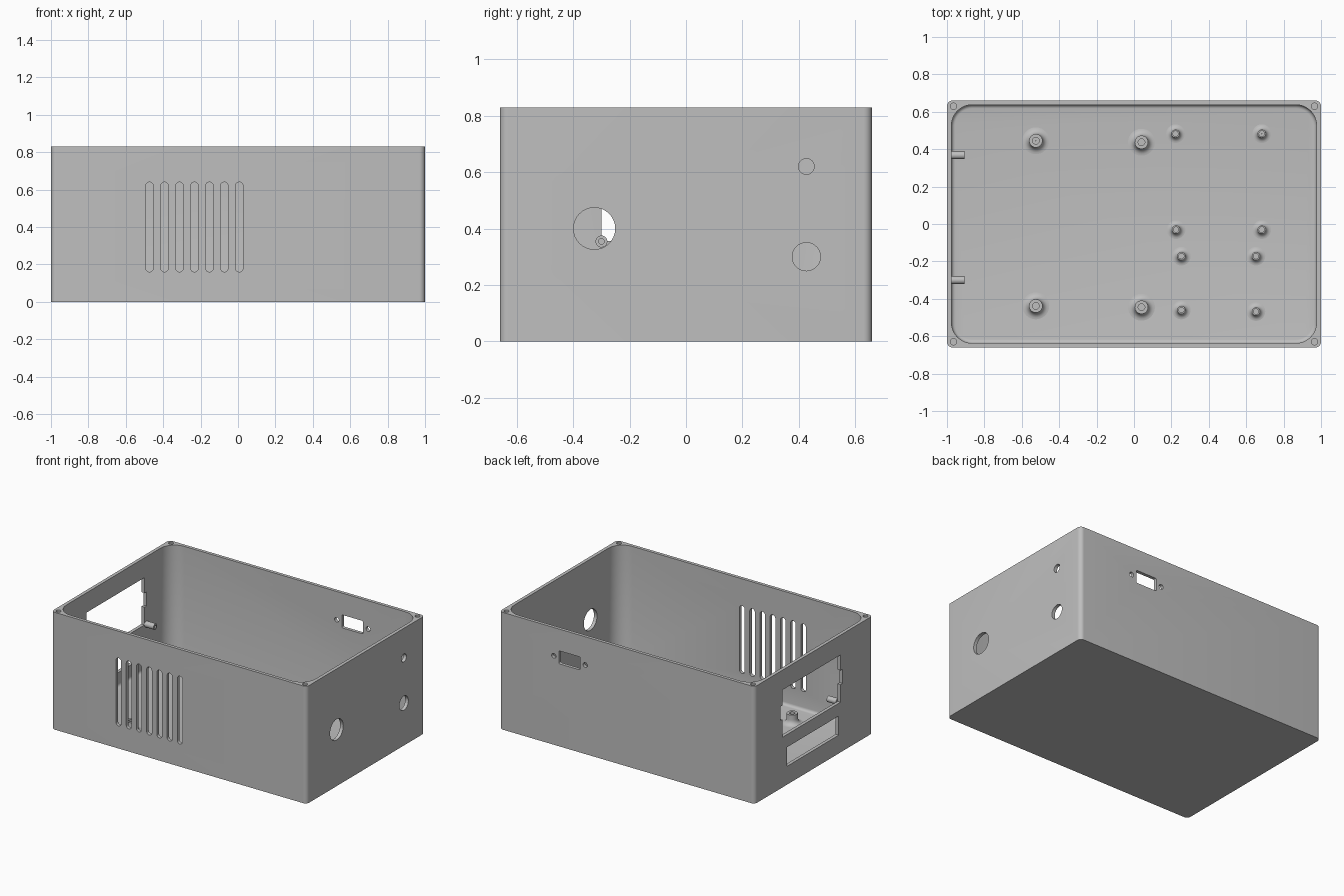
import bpy, bmesh, math
from mathutils import Matrix

if "Cube" in bpy.data.objects:
    bpy.data.objects.remove(bpy.data.objects["Cube"])

grey = bpy.data.materials.new("light grey")
grey.diffuse_color = (0.52, 0.52, 0.52, 1)
grey.use_nodes = True
grey.node_tree.nodes["Principled BSDF"].inputs["Base Color"].default_value = grey.diffuse_color


def make(name, rings, closed=False):
    """Skin a stack of equal-length point rings; cap the ends unless closed."""
    bm = bmesh.new()
    vs = [[bm.verts.new(p) for p in r] for r in rings]
    n = len(vs[0])
    pairs = list(zip(vs, vs[1:])) + ([(vs[-1], vs[0])] if closed else [])
    for a, b in pairs:
        for i in range(n):
            j = (i + 1) % n
            bm.faces.new((a[i], a[j], b[j], b[i]))
    if not closed:
        bm.faces.new(vs[0])
        bm.faces.new(vs[-1])
    bmesh.ops.recalc_face_normals(bm, faces=bm.faces)
    me = bpy.data.meshes.new(name)
    bm.to_mesh(me)
    bm.free()
    me.materials.append(grey)
    ob = bpy.data.objects.new(name, me)
    bpy.context.collection.objects.link(ob)
    return ob


def round_rect(cx, cy, hx, hy, r, seg=8):
    pts = []
    for k, (sx, sy) in enumerate(((1, 1), (-1, 1), (-1, -1), (1, -1))):
        for i in range(seg + 1):
            a = math.pi / 2 * (k + i / seg)
            pts.append((cx + sx * (hx - r) + r * math.cos(a),
                        cy + sy * (hy - r) + r * math.sin(a)))
    return pts


def circle(cx, cy, r, n=32):
    return [(cx + r * math.cos(2 * math.pi * i / n),
             cy + r * math.sin(2 * math.pi * i / n)) for i in range(n)]


def rect(y0, y1, z0, z1):
    return [(y0, z0), (y1, z0), (y1, z1), (y0, z1)]


def prism(name, pts, axis, lo, hi):
    place = {"x": lambda u, v, w: (w, u, v), "y": lambda u, v, w: (u, w, v),
             "z": lambda u, v, w: (u, v, w)}[axis]
    return make(name, [[place(u, v, w) for u, v in pts] for w in (lo, hi)])


def smooth(ob):
    bpy.ops.object.select_all(action="DESELECT")
    ob.select_set(True)
    bpy.context.view_layer.objects.active = ob
    bpy.ops.object.shade_smooth_by_angle(angle=math.radians(32))


def cut(body, cutter):
    bpy.context.view_layer.objects.active = body
    mod = body.modifiers.new("cut", "BOOLEAN")
    mod.operation = "DIFFERENCE"
    mod.solver = "EXACT"
    mod.object = cutter
    bpy.ops.object.modifier_apply(modifier=mod.name)
    bpy.data.objects.remove(cutter)


def lathe(name, profile, matrix):
    """Closed profile of (radius, height) turned around the local z axis."""
    ob = make(name, [[(x, y, z) for x, y in circle(0, 0, r)] for r, z in profile],
              closed=True)
    ob.data.transform(matrix)
    smooth(ob)
    return ob


HX, HY, H, FLOOR = 1.0, 0.66, 0.83, 0.03
IX, IY, IR = 0.976, 0.637, 0.11

# Enclosure shell with rounded corners
box = prism("enclosure", round_rect(0, 0, HX, HY, 0.03), "z", 0, H)

# Cavity with a small fillet around the floor
f = 0.02
layers = []
for i in range(5):
    a = math.pi / 2 * i / 4
    layers.append((f * (1 - math.sin(a)), FLOOR + f * (1 - math.cos(a))))
layers.append((0, H + 0.1))
cut(box, make("cavity_cutter", [
    [(x, y, z) for x, y in round_rect(0, 0, IX - d, IY - d, IR - d, 10)]
    for d, z in layers]))

# Lid screw holes in the four corners
for sx in (-1, 1):
    for sy in (-1, 1):
        cut(box, prism("screw_cutter", circle(sx * 0.965, sy * 0.63, 0.017, 20),
                       "z", H - 0.15, H + 0.1))

# Ventilation slots in the front wall
for i in range(7):
    cut(box, prism("vent_cutter", round_rect(-0.473 + 0.08 * i, 0.40, 0.02, 0.24, 0.0199),
                   "y", -0.75, -0.6))

# Round cable holes in the right wall
for y, z, r in ((-0.325, 0.40, 0.074), (0.427, 0.30, 0.05), (0.427, 0.62, 0.028)):
    cut(box, prism("cable_cutter", circle(y, z, r), "x", 0.9, 1.1))

# Connector opening and its screw holes in the back wall
cut(box, prism("connector_cutter", round_rect(0.45, 0.63, 0.083, 0.046, 0.008, 3),
               "y", 0.6, 0.75))
for x in (0.327, 0.573):
    cut(box, prism("connector_screw_cutter", circle(x, 0.63, 0.017, 20), "y", 0.6, 0.75))

# Display window with side notches, and the slot below it, in the left wall
y0, y1, z0, z1, n0, n1, nd = -0.30, 0.35, 0.355, 0.69, 0.48, 0.58, 0.022
window = [(y0, z0), (y1, z0), (y1, n0), (y1 + nd, n0), (y1 + nd, n1), (y1, n1),
          (y1, z1), (y0, z1), (y0, n1), (y0 - nd, n1), (y0 - nd, n0), (y0, n0)]
cut(box, prism("window_cutter", window, "x", -1.1, -0.9))
cut(box, prism("slot_cutter", rect(-0.28, 0.30, 0.13, 0.265), "x", -1.1, -0.9))
smooth(box)


# Floor standoffs: flared foot, straight neck, blind bore
def standoff(name, x, y, foot, neck, bore, height):
    flare = foot - neck
    prof = [(0.0005, -0.005), (foot, -0.005)]
    for i in range(7):
        a = math.pi / 2 * i / 6
        prof.append((foot - flare * math.sin(a), flare * (1 - math.cos(a))))
    prof += [(neck, height), (bore, height), (bore, 0.012), (0.0005, 0.012)]
    lathe(name, prof, Matrix.Translation((x, y, FLOOR)))


for x, y in ((-0.525, 0.445), (0.04, 0.437), (-0.525, -0.438), (0.04, -0.445)):
    standoff("large_standoff", x, y, 0.072, 0.036, 0.018, 0.07)
for x, y in ((0.222, 0.483), (0.683, 0.483), (0.225, -0.03), (0.683, -0.03),
             (0.253, -0.172), (0.652, -0.172), (0.253, -0.46), (0.652, -0.468)):
    standoff("small_standoff", x, y, 0.05, 0.022, 0.014, 0.07)

# Display mounting posts on the inside of the left wall
for y in (-0.30, 0.368):
    lathe("display_post",
          [(0.0005, 0), (0.021, 0), (0.021, 0.073), (0.01, 0.073),
           (0.01, 0.015), (0.0005, 0.015)],
          Matrix.Translation((-0.978, y, 0.354)) @ Matrix.Rotation(math.pi / 2, 4, "Y"))
